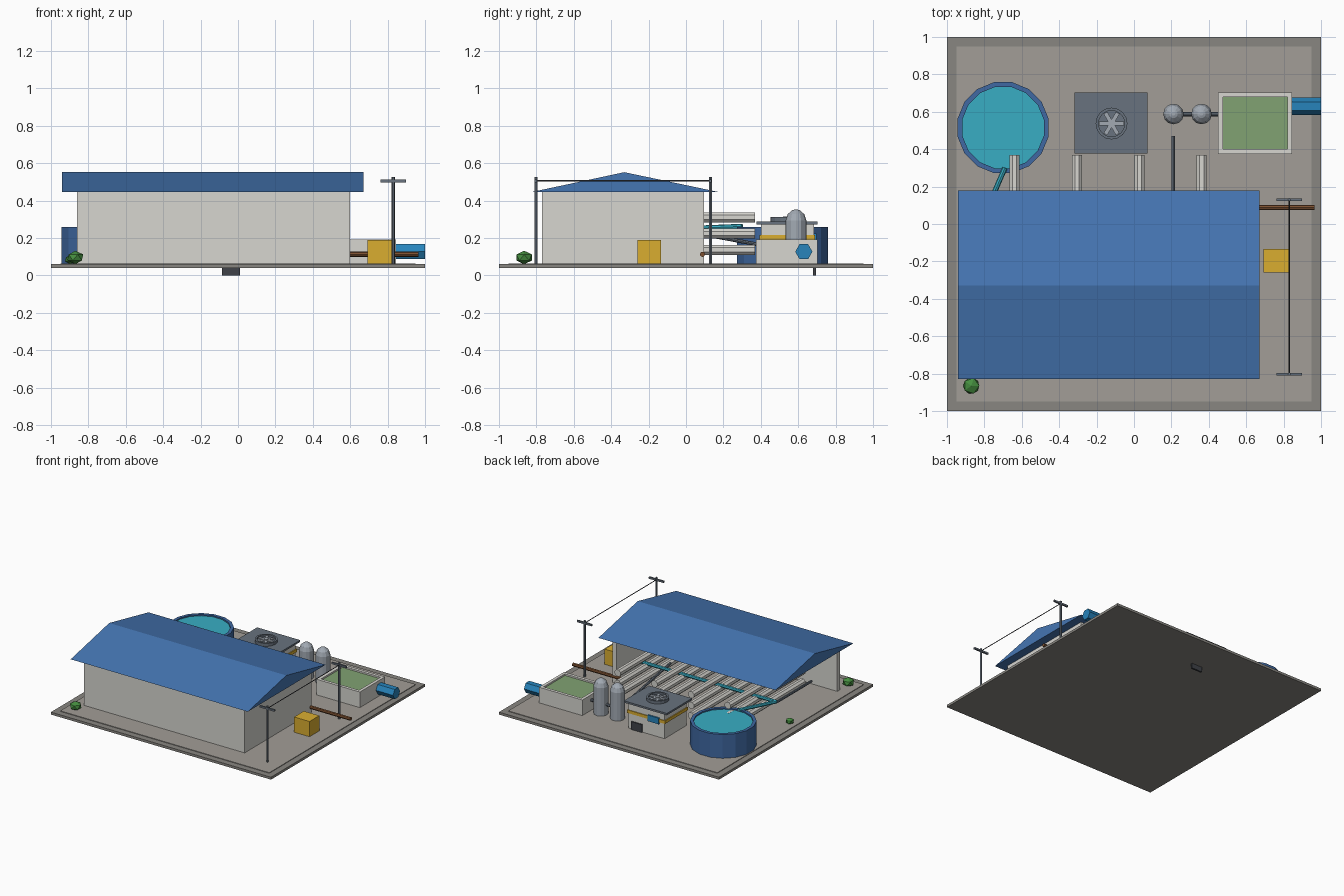
import bpy, bmesh
from math import pi, sin, cos
from mathutils import Vector, Matrix

if "Cube" in bpy.data.objects:
    bpy.data.objects.remove(bpy.data.objects["Cube"])

def mat(name, r, g, b):
    m = bpy.data.materials.new(name)
    m.diffuse_color = (r, g, b, 1)
    m.use_nodes = True
    m.node_tree.nodes["Principled BSDF"].inputs["Base Color"].default_value = m.diffuse_color
    return m

CONCRETE = mat("concrete", .36, .34, .31)
EDGE = mat("slab_edge", .25, .24, .22)
WALL = mat("wall", .68, .67, .63)
BLUE = mat("roof_blue", .06, .18, .45)
TANK = mat("tank_blue", .05, .14, .36)
CYAN = mat("water_cyan", .04, .42, .55)
GREEN = mat("pond_green", .22, .36, .17)
LEAF = mat("leaf", .06, .27, .05)
YELLOW = mat("yellow", .7, .42, .03)
STEEL = mat("steel", .36, .4, .45)
SLATE = mat("slate", .14, .17, .21)
DARK = mat("dark", .05, .055, .065)
BROWN = mat("brown", .2, .08, .03)
PIPE = mat("pipe_blue", .02, .23, .5)

def finish(bm, name, m):
    bmesh.ops.recalc_face_normals(bm, faces=bm.faces[:])
    me = bpy.data.meshes.new(name)
    bm.to_mesh(me)
    bm.free()
    me.materials.append(m)
    ob = bpy.data.objects.new(name, me)
    bpy.context.collection.objects.link(ob)
    return ob

def box(name, x, y, z, m):
    """Box given by (low, high) ranges."""
    bm = bmesh.new()
    bmesh.ops.create_cube(bm, size=1)
    for v in bm.verts:
        v.co = [(a + b) / 2 + c * (b - a) for (a, b), c in zip((x, y, z), v.co)]
    return finish(bm, name, m)

def lathe(name, origin, axis, profile, n, m, phase=0.0):
    """Rings of (radius, distance along axis), capped at both ends."""
    d, o = Vector(axis).normalized(), Vector(origin)
    u = Vector((1, 0, 0)) if abs(d.z) > .99 else d.cross(Vector((0, 0, 1))).normalized()
    w = d.cross(u)
    bm = bmesh.new()
    rings = [[bm.verts.new(o + d * h + r * (u * cos(2 * pi * i / n + phase) + w * sin(2 * pi * i / n + phase)))
              for i in range(n)] for r, h in profile]
    for a, b in zip(rings, rings[1:]):
        for i in range(n):
            j = (i + 1) % n
            bm.faces.new((a[i], a[j], b[j], b[i]))
    bm.faces.new(rings[0])
    bm.faces.new(rings[-1])
    return finish(bm, name, m)

def rod(name, a, b, r, m, n=8, phase=0.0):
    d = Vector(b) - Vector(a)
    return lathe(name, a, d, [(r, 0), (r, d.length)], n, m, phase)

# Ground slab
box("slab", (-1, 1), (-1, 1), (.04, .06), EDGE)
box("slab_top", (-.95, .95), (-.95, .95), (.05, .065), CONCRETE)

# Hall: two walls, open at the left and back, under a closed gable roof
box("hall_front_wall", (-.86, .6), (-.77, -.735), (.06, .45), WALL)
box("hall_right_wall", (.565, .6), (-.77, .095), (.06, .45), WALL)
bm = bmesh.new()
ends = [[bm.verts.new((x, y, z)) for y, z in ((-.83, .445), (-.33, .552), (.18, .445))] for x in (-.94, .67)]
for e in ends:
    bm.faces.new(e)
for i in range(3):
    j = (i + 1) % 3
    bm.faces.new((ends[0][i], ends[0][j], ends[1][j], ends[1][i]))
finish(bm, "hall_roof", BLUE)

# Filter vessels: four columns, three levels
for i in range(4):
    for k in range(3):
        x, z = -.638 + i / 3, .137 + k * .087
        rod(f"filter_vessel_{i}_{k}", (x, -.6, z), (x, .37, z), .029, WALL, 8, pi / 8)

# Pipes
rod("header_pipe", (-.82, 0, .25), (.45, 0, .25), .014, CYAN)
rod("tank_pipe", (-.82, 0, .25), (-.69, .3, .262), .014, CYAN)
rod("feed_pipe", (.21, -.1, .255), (.21, .47, .15), .01, SLATE)
rod("side_pipe", (-.79, -.5, .22), (-.79, -.05, .22), .01, SLATE)
rod("drain_pipe", (.5, .088, .113), (.965, .088, .113), .014, BROWN)

# Round water tank
lathe("tank", (-.7, .515, 0), (0, 0, 1),
      [(.248, .06), (.248, .26), (.222, .26), (.222, .24)], 16, TANK, pi / 16)
lathe("tank_water", (-.7, .515, 0), (0, 0, 1), [(.222, .235), (.222, .25)], 16, CYAN, pi / 16)

# Pump house
box("pump_house", (-.285, .045), (.4, .685), (.06, .275), WALL)
box("pump_house_stripe", (-.292, .052), (.393, .691), (.19, .215), YELLOW)
box("pump_house_roof", (-.318, .073), (.377, .703), (.273, .288), SLATE)
box("pump_house_door", (-.085, .012), (.68, .695), (0, .13), DARK)
box("pump_house_window", (-.24, -.14), (.68, .697), (.175, .225), PIPE)

# Roof fan
F = Vector((-.12, .537, 0))
lathe("fan_ring", F, (0, 0, 1), [(.085, .287), (.085, .312), (.07, .312), (.07, .296)], 16, SLATE)
lathe("fan_hub", F, (0, 0, 1), [(.018, .29), (.018, .314)], 8, STEEL)
for i in range(6):
    b = box(f"fan_blade_{i}", (.01, .066), (-.011, .011), (.3, .306), STEEL)
    b.matrix_world = Matrix.Translation(F) @ Matrix.Rotation(i * pi / 3, 4, 'Z')

# Pressure tanks with joining pipe
for i, x in enumerate((.211, .361)):
    lathe(f"pressure_tank_{i}", (x, .588, 0), (0, 0, 1),
          [(.055, .06), (.055, .295), (.044, .328), (.022, .347), (.008, .352)], 12, STEEL)
rod("pressure_tank_pipe", (.16, .588, .15), (.46, .588, .15), .012, SLATE)

# Settling basin and outfall
box("basin_wall_left", (.45, .475), (.375, .703), (.06, .193), WALL)
box("basin_wall_right", (.82, .845), (.375, .703), (.06, .193), WALL)
box("basin_wall_front", (.475, .82), (.375, .4), (.06, .193), WALL)
box("basin_wall_back", (.475, .82), (.678, .703), (.06, .193), WALL)
box("basin_water", (.475, .82), (.4, .678), (.06, .18), GREEN)
rod("outfall_pipe", (.835, .63, .127), (1, .63, .127), .046, PIPE, 6)

# Power line and transformer
box("transformer", (.692, .832), (-.26, -.133), (.06, .19), YELLOW)
for i, y in enumerate((-.803, .13)):
    rod(f"pole_{i}", (.83, y, .06), (.83, y, .525), .009, SLATE, 6)
    box(f"pole_crossarm_{i}", (.763, .897), (y - .007, y + .007), (.498, .512), SLATE)
rod("power_wire", (.83, -.803, .505), (.83, .13, .505), .004, DARK, 4)

# Bushes
for i, (x, y, r) in enumerate(((-.87, -.865, .048), (-.895, -.07, .034))):
    bm = bmesh.new()
    bmesh.ops.create_icosphere(bm, subdivisions=1, radius=r)
    bmesh.ops.transform(bm, matrix=Matrix.Translation((x, y, .06 + r * .75)) @ Matrix.Diagonal((1, 1, .75, 1)),
                        verts=bm.verts[:])
    finish(bm, f"bush_{i}", LEAF)
